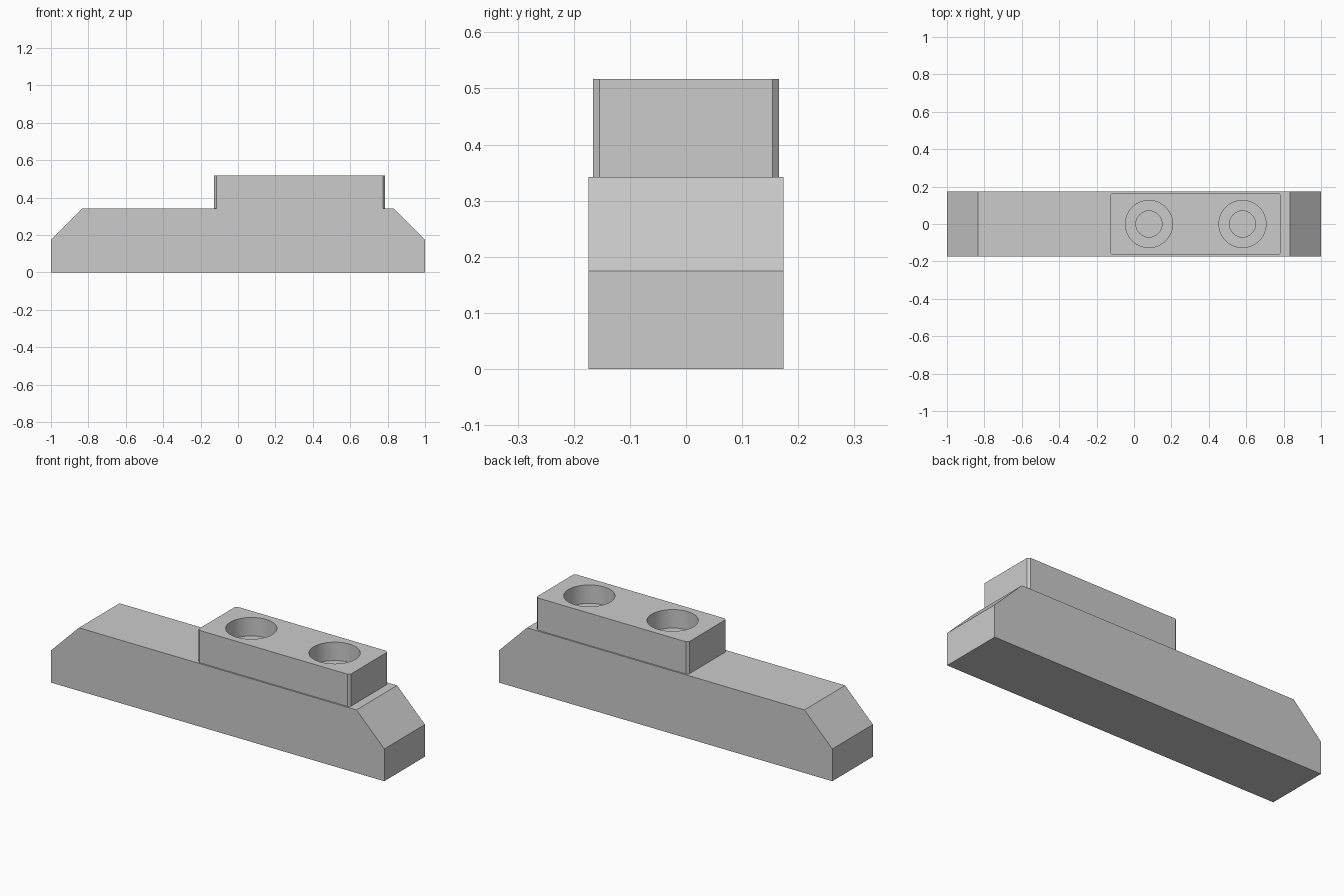
import bpy, bmesh, math

if "Cube" in bpy.data.objects:
    bpy.data.objects.remove(bpy.data.objects["Cube"])

def prism(name, pts, to3d, vec):
    """Extrude a closed 2D outline along vec."""
    bm = bmesh.new()
    face = bm.faces.new([bm.verts.new(to3d(*p)) for p in pts])
    ext = bmesh.ops.extrude_face_region(bm, geom=[face])
    bmesh.ops.translate(bm, vec=vec, verts=[v for v in ext["geom"] if isinstance(v, bmesh.types.BMVert)])
    bmesh.ops.recalc_face_normals(bm, faces=bm.faces)
    mesh = bpy.data.meshes.new(name)
    bm.to_mesh(mesh)
    bm.free()
    obj = bpy.data.objects.new(name, mesh)
    bpy.context.collection.objects.link(obj)
    return obj

# Base bar with sloped ends
W, H = 0.174, 0.342
side = [(-1, 0), (1, 0), (1, 0.175), (0.833, H), (-0.833, H), (-1, 0.175)]
prism("base_bar", side, lambda x, z: (x, -W, z), (0, 2 * W, 0))

# Raised clamp block with small corner chamfers
x0, x1, y, c, top = -0.128, 0.786, 0.166, 0.012, 0.517
outline = [(x0 + c, -y), (x1 - c, -y), (x1, -y + c), (x1, y - c),
           (x1 - c, y), (x0 + c, y), (x0, y - c), (x0, -y + c)]
block = prism("clamp_block", outline, lambda x, y: (x, y, H), (0, 0, top - H))

# Counterbored screw holes through the block
def cut(name, x, r, z0, z1):
    bpy.ops.mesh.primitive_cylinder_add(vertices=48, radius=r, depth=z1 - z0,
                                        location=(x, 0, (z0 + z1) / 2))
    cutter = bpy.context.object
    cutter.name = name
    mod = block.modifiers.new(name, 'BOOLEAN')
    mod.operation, mod.solver, mod.object = 'DIFFERENCE', 'EXACT', cutter
    bpy.context.view_layer.objects.active = block
    bpy.ops.object.modifier_apply(modifier=name)
    bpy.data.objects.remove(cutter)

for i, x in enumerate((0.08, 0.58)):
    cut(f"counterbore_{i}", x, 0.126, top - 0.1, top + 0.1)
    cut(f"screw_hole_{i}", x, 0.07, H - 0.1, top + 0.1)

# Smooth hole walls, sharp edges elsewhere
bpy.ops.object.select_all(action='DESELECT')
block.select_set(True)
bpy.context.view_layer.objects.active = block
bpy.ops.object.shade_smooth_by_angle(angle=math.radians(30))
